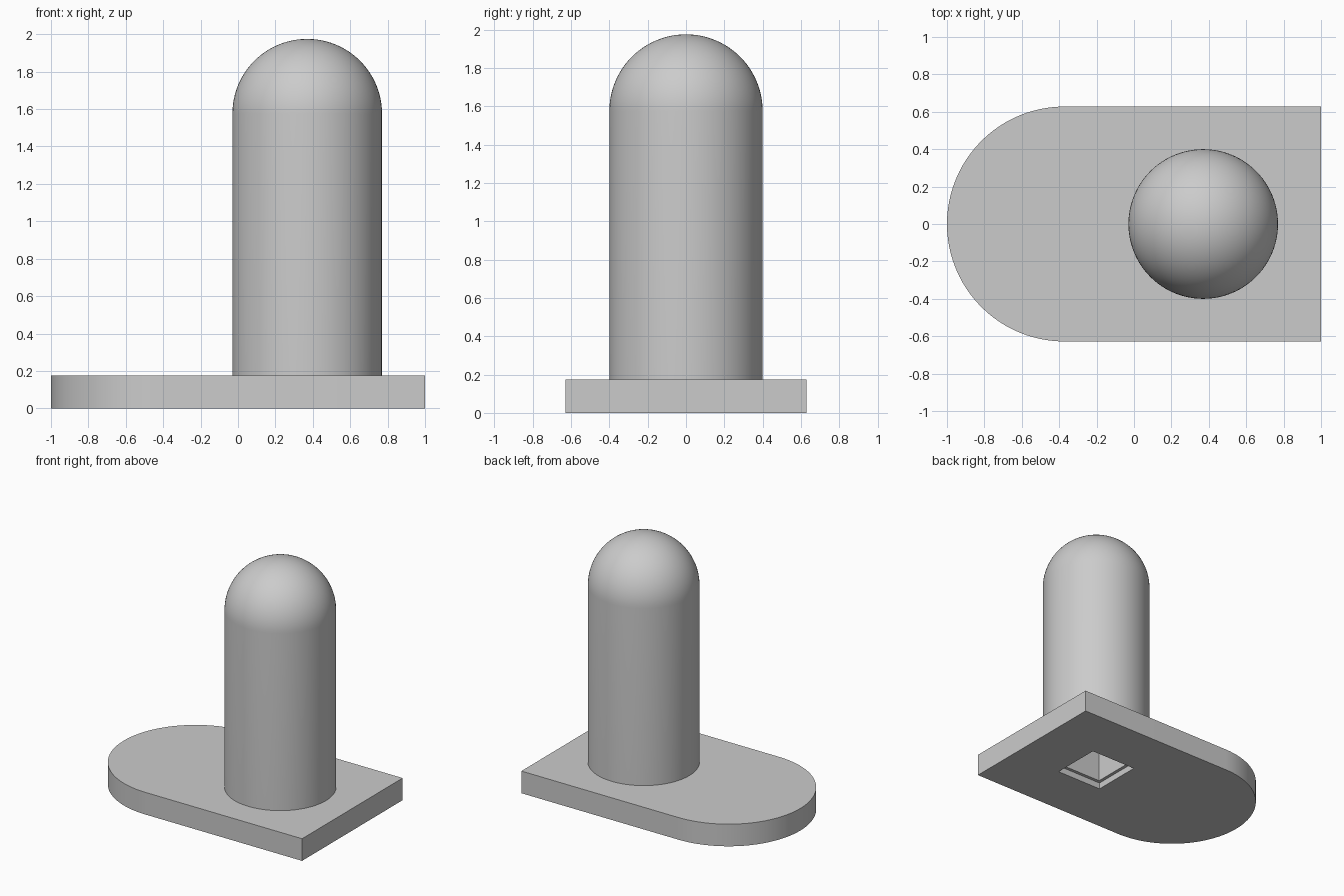
import bpy, bmesh, math

cube = bpy.data.objects.get("Cube")
if cube:
    bpy.data.objects.remove(cube, do_unlink=True)

POST_X, POST_R, SEAM_Z = 0.37, 0.4, 1.575
PLATE_R, PLATE_T = 0.628, 0.175

grey = bpy.data.materials.new("plain grey")
grey.use_nodes = True
grey.diffuse_color = (0.6, 0.6, 0.6, 1)
grey.node_tree.nodes["Principled BSDF"].inputs["Base Color"].default_value = (0.6, 0.6, 0.6, 1)


def make_object(name, bm):
    bmesh.ops.recalc_face_normals(bm, faces=bm.faces)
    mesh = bpy.data.meshes.new(name)
    bm.to_mesh(mesh)
    bm.free()
    mesh.materials.append(grey)
    obj = bpy.data.objects.new(name, mesh)
    bpy.context.collection.objects.link(obj)
    return obj


def cut(obj, cutter):
    mod = obj.modifiers.new(cutter.name, 'BOOLEAN')
    mod.operation = 'DIFFERENCE'
    mod.solver = 'EXACT'
    mod.object = cutter


def square_cutter(name, size, bottom, top):
    bm = bmesh.new()
    bmesh.ops.create_cube(bm, size=1)
    bmesh.ops.scale(bm, vec=(size, size, top - bottom), verts=bm.verts)
    bmesh.ops.translate(bm, vec=(POST_X, 0, (top + bottom) / 2), verts=bm.verts)
    obj = make_object(name, bm)
    obj.hide_render = True
    obj.hide_viewport = True
    obj.display_type = 'WIRE'
    return obj


def smooth(obj):
    bpy.ops.object.select_all(action='DESELECT')
    obj.select_set(True)
    bpy.context.view_layer.objects.active = obj
    bpy.ops.object.shade_smooth_by_angle(angle=math.radians(30))


# Base plate: half-round at one end, square at the other
bm = bmesh.new()
outline = [(1, -PLATE_R), (1, PLATE_R)]
for i in range(49):
    a = math.pi / 2 + math.pi * i / 48
    outline.append((PLATE_R - 1 + PLATE_R * math.cos(a), PLATE_R * math.sin(a)))
face = bm.faces.new([bm.verts.new((x, y, 0)) for x, y in outline])
extruded = bmesh.ops.extrude_face_region(bm, geom=[face])["geom"]
bmesh.ops.translate(bm, vec=(0, 0, PLATE_T),
                    verts=[v for v in extruded if isinstance(v, bmesh.types.BMVert)])
base_plate = make_object("base_plate", bm)

# Round post with a hemispherical top, spun from its profile
bm = bmesh.new()
profile = [(0, PLATE_T), (POST_R, PLATE_T)]
for i in range(25):
    a = math.pi / 2 * i / 24
    profile.append((POST_R * math.cos(a), SEAM_Z + POST_R * math.sin(a)))
verts = [bm.verts.new((POST_X + r, 0, z)) for r, z in profile]
edges = [bm.edges.new(pair) for pair in zip(verts, verts[1:])]
bmesh.ops.spin(bm, geom=verts + edges, cent=(POST_X, 0, 0), axis=(0, 0, 1),
               angle=2 * math.pi, steps=96, use_duplicate=False)
bmesh.ops.remove_doubles(bm, verts=bm.verts, dist=0.0005)
post = make_object("post", bm)

# Square socket in the underside: wide mouth, then a narrower shaft
mouth = square_cutter("socket_mouth_cutter", 0.4, -0.1, 0.05)
shaft = square_cutter("socket_shaft_cutter", 0.35, -0.1, 0.9)
cut(base_plate, mouth)
cut(base_plate, shaft)
cut(post, shaft)

for part in (base_plate, post):
    smooth(part)
